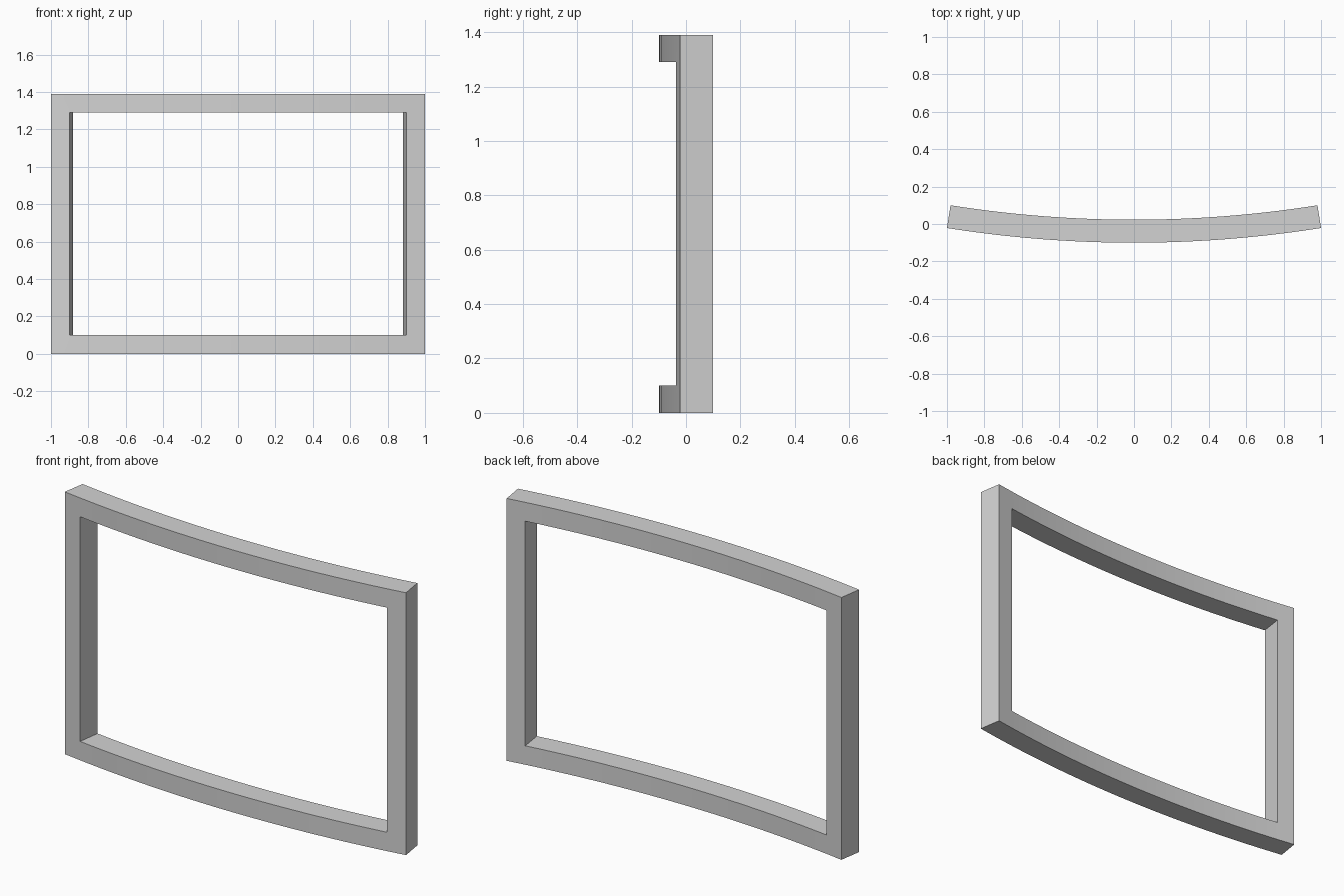
import bpy, bmesh, math

if "Cube" in bpy.data.objects:
    bpy.data.objects.remove(bpy.data.objects["Cube"])

HEIGHT, BORDER = 1.39, 0.10
THICK, SAG = 0.123, 0.0785
RADIUS = (1 + SAG * SAG) / (2 * SAG)      # front arc through x = +-1
END = math.asin(1 / RADIUS)               # half angle of the whole arc
INNER = math.asin((1 - BORDER) / RADIUS)  # half angle of the opening
STEPS = 32

grey = bpy.data.materials.new("light grey")
grey.diffuse_color = (0.65, 0.65, 0.65, 1)
grey.use_nodes = True
grey.node_tree.nodes["Principled BSDF"].inputs["Base Color"].default_value = grey.diffuse_color

# Columns of the curved sheet: outer edge, evenly divided opening, outer edge
angles = [-END] + [INNER * (2 * i / STEPS - 1) for i in range(STEPS + 1)] + [END]
levels = [0, BORDER, HEIGHT - BORDER, HEIGHT]


def place(bm, angle, radius, z):
    return bm.verts.new((radius * math.sin(angle),
                         RADIUS - 0.1 - radius * math.cos(angle), z))


# Curved rectangular frame with an open middle
bm = bmesh.new()
front, back = [[[place(bm, a, r, z) for z in levels] for a in angles]
               for r in (RADIUS, RADIUS - THICK)]
last = len(angles) - 2
for i in range(last + 1):
    for k in range(3):
        if k == 1 and 0 < i < last:
            continue                      # opening
        for grid in (front, back):
            bm.faces.new((grid[i][k], grid[i + 1][k],
                          grid[i + 1][k + 1], grid[i][k + 1]))

# Walls joining front and back along the outer and inner outlines
for i in range(last + 1):
    for k in (range(4) if 0 < i < last else (0, 3)):
        bm.faces.new((front[i][k], front[i + 1][k], back[i + 1][k], back[i][k]))
for k in range(3):
    for i in ((0, 1, last, last + 1) if k == 1 else (0, last + 1)):
        bm.faces.new((front[i][k], front[i][k + 1], back[i][k + 1], back[i][k]))
bmesh.ops.recalc_face_normals(bm, faces=bm.faces)

mesh = bpy.data.meshes.new("curved_frame")
bm.to_mesh(mesh)
bm.free()
mesh.materials.append(grey)
frame = bpy.data.objects.new("curved_frame", mesh)
bpy.context.collection.objects.link(frame)
bpy.context.view_layer.objects.active = frame
frame.select_set(True)
bpy.ops.object.shade_smooth_by_angle(angle=math.radians(30))
